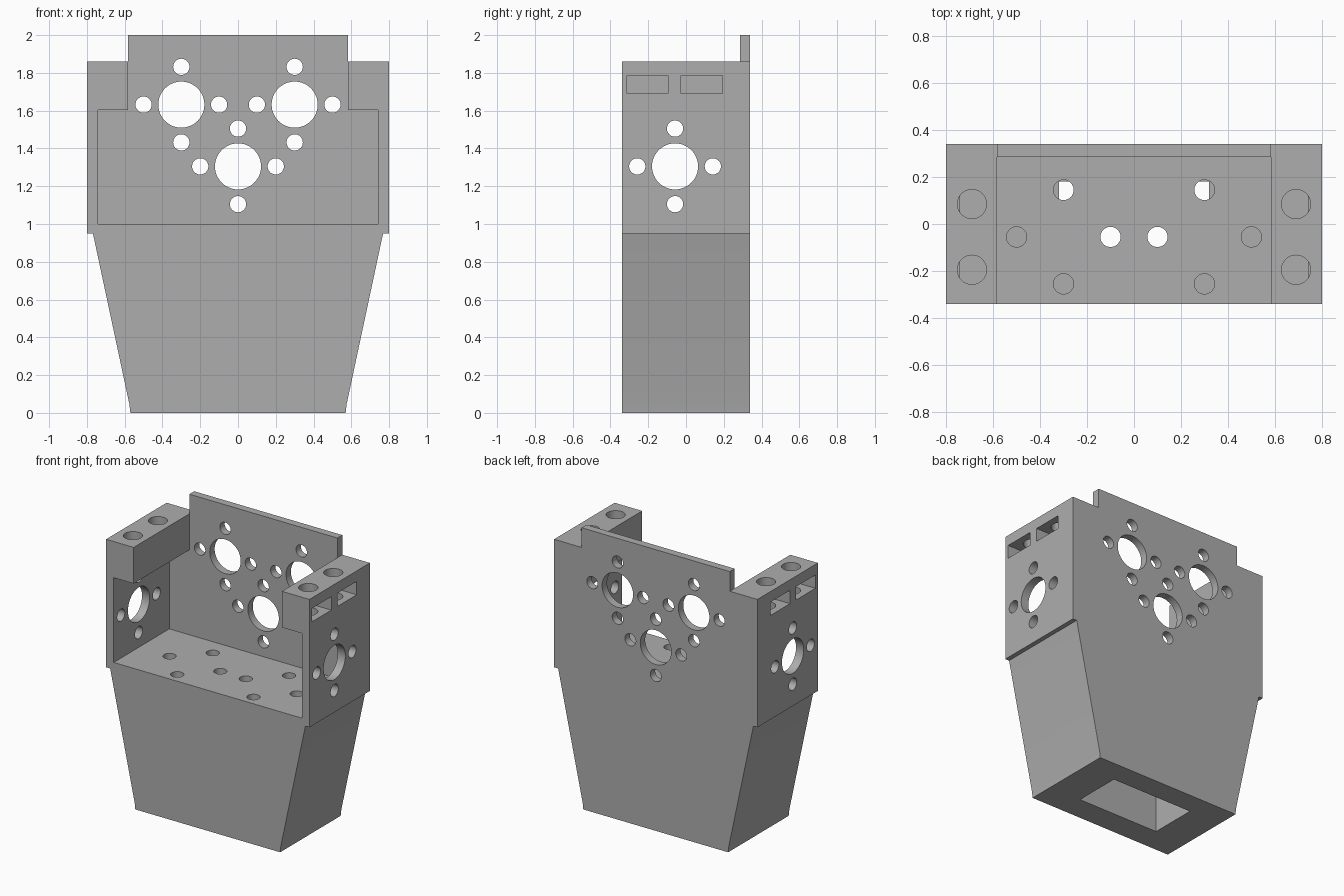
import bpy, bmesh
from math import radians
from mathutils import Matrix, Vector

cube = bpy.data.objects.get("Cube")
if cube:
    bpy.data.objects.remove(cube, do_unlink=True)

HALF_DEPTH = 0.34
PLATE_Y = 0.285      # inner face of the back plate
FLOOR_Z = 1.0
SIDES = (-1, 1)
CROSS = [(0.2, 0), (-0.2, 0), (0, 0.2), (0, -0.2)]   # bolt pattern round a shaft

grey = bpy.data.materials.new("plain grey")
grey.use_nodes = True
grey.diffuse_color = (0.42, 0.42, 0.42, 1)
grey.node_tree.nodes["Principled BSDF"].inputs["Base Color"].default_value = grey.diffuse_color


def finish(name, bm):
    bmesh.ops.recalc_face_normals(bm, faces=bm.faces[:])
    mesh = bpy.data.meshes.new(name)
    bm.to_mesh(mesh)
    bm.free()
    mesh.materials.append(grey)
    obj = bpy.data.objects.new(name, mesh)
    bpy.context.collection.objects.link(obj)
    return obj


def prism(name, half, y0, y1):
    """Mirror a right-hand (x, z) outline and extrude it along y."""
    outline = half + [(-x, z) for x, z in reversed(half)]
    bm = bmesh.new()
    face = bm.faces.new([bm.verts.new((x, y0, z)) for x, z in outline])
    ext = bmesh.ops.extrude_face_region(bm, geom=[face])
    verts = [g for g in ext["geom"] if isinstance(g, bmesh.types.BMVert)]
    bmesh.ops.translate(bm, verts=verts, vec=(0, y1 - y0, 0))
    return finish(name, bm)


def add_box(bm, low, high):
    low, high = Vector(low), Vector(high)
    mat = Matrix.Translation((low + high) / 2) @ Matrix.Diagonal((high - low).to_4d())
    bmesh.ops.create_cube(bm, size=1, matrix=mat)


def add_hole(bm, centre, radius, length, axis):
    turn = {"X": Matrix.Rotation(radians(90), 4, "Y"),
            "Y": Matrix.Rotation(radians(90), 4, "X"),
            "Z": Matrix.Identity(4)}[axis]
    bmesh.ops.create_cone(bm, cap_ends=True, segments=48, radius1=radius, radius2=radius,
                          depth=length, matrix=Matrix.Translation(centre) @ turn)


def cut(body, cutter):
    mod = body.modifiers.new("cut", "BOOLEAN")
    mod.operation = "DIFFERENCE"
    mod.solver = "EXACT"
    mod.object = cutter
    bpy.context.view_layer.objects.active = body
    bpy.ops.object.modifier_apply(modifier=mod.name)
    bpy.data.objects.remove(cutter, do_unlink=True)


# Housing: tapered foot, upper box and raised back plate
housing = prism("housing", [(0.57, 0), (0.575, 0.045), (0.768, 0.95), (0.8, 0.95),
                            (0.8, 1.86), (0.583, 1.86), (0.583, 2)],
                -HALF_DEPTH, HALF_DEPTH)

# Open bay, narrower between the two upper arms
cut(housing, prism("bay", [(0.74, FLOOR_Z), (0.74, 1.603), (0.583, 1.603), (0.583, 2.2)],
                   -0.6, PLATE_Y))

# Rectangular shaft up through the foot
bm = bmesh.new()
add_box(bm, (-0.32, -0.16, -0.2), (0.32, 0.18, FLOOR_Z - 0.06))
cut(housing, finish("foot_shaft", bm))

# Shaft and bolt holes in the back plate
bm = bmesh.new()
for cx, cz in [(-0.3, 1.632), (0.3, 1.632), (0, 1.305)]:
    add_hole(bm, (cx, HALF_DEPTH, cz), 0.122, 0.3, "Y")
    for dx, dz in CROSS:
        add_hole(bm, (cx + dx, HALF_DEPTH, cz + dz), 0.043, 0.3, "Y")
cut(housing, finish("back_holes", bm))

# Shaft and bolt holes in the side walls
bm = bmesh.new()
for s in SIDES:
    add_hole(bm, (s * 0.8, -0.058, 1.305), 0.122, 0.3, "X")
    for dy, dz in CROSS:
        add_hole(bm, (s * 0.8, -0.058 + dy, 1.305 + dz), 0.043, 0.3, "X")
cut(housing, finish("side_holes", bm))

# Bolt holes in the bay floor
bm = bmesh.new()
for s in SIDES:
    for dx, dy in CROSS:
        add_hole(bm, (s * 0.3 + dx, -0.055 + dy, FLOOR_Z + 0.02), 0.043, 0.16, "Z")
cut(housing, finish("floor_holes", bm))

# Vertical holes through the upper arms
bm = bmesh.new()
for s in SIDES:
    for y in (-0.195, 0.085):
        add_hole(bm, (s * 0.69, y, 1.8), 0.062, 0.394, "Z")
cut(housing, finish("arm_holes", bm))

# Nut slots cut in from the outer faces of the arms
bm = bmesh.new()
for s in SIDES:
    for y in (-0.203, 0.083):
        xs = sorted((s * 0.605, s * 0.9))
        add_box(bm, (xs[0], y - 0.109, 1.69), (xs[1], y + 0.109, 1.785))
cut(housing, finish("nut_slots", bm))

# Smooth hole walls, crisp edges elsewhere
bpy.ops.object.select_all(action="DESELECT")
housing.select_set(True)
bpy.context.view_layer.objects.active = housing
bpy.ops.object.shade_smooth_by_angle(angle=radians(25))
